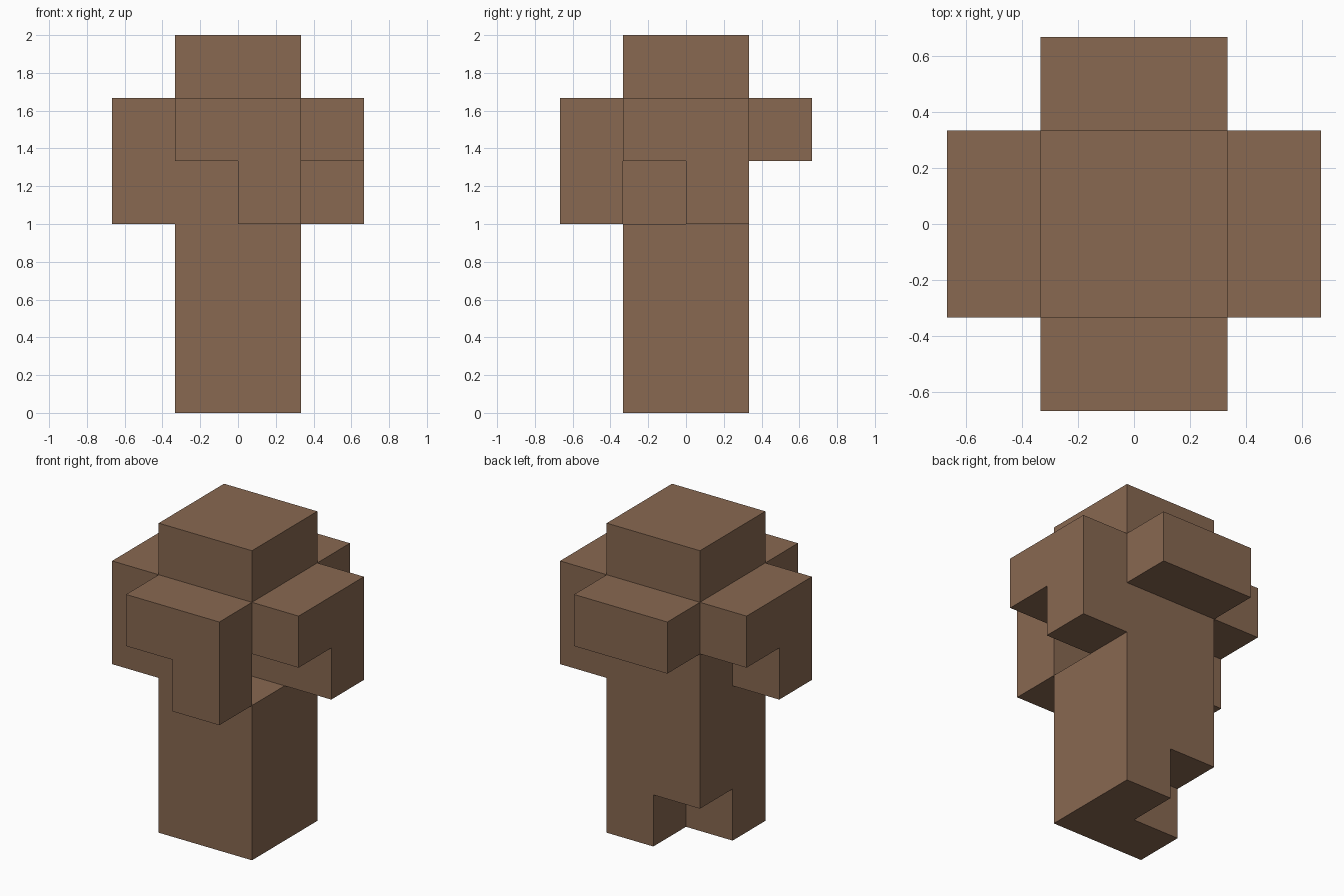
import bpy
import bmesh
from math import radians
from mathutils import Vector

CELL = 1 / 3

cube = bpy.data.objects.get("Cube")
if cube:
    bpy.data.objects.remove(cube, do_unlink=True)

# Single brown wood colour
wood = bpy.data.materials.new("brown wood")
wood.use_nodes = True
colour = (0.246, 0.138, 0.082, 1)
wood.diffuse_color = colour
wood.node_tree.nodes["Principled BSDF"].inputs["Base Color"].default_value = colour


def box(xs, ys, zs):
    """Set of unit cells filling the given ranges."""
    return {(x, y, z) for x in range(*xs) for y in range(*ys) for z in range(*zs)}


def block_part(name, cells):
    """Closed blocky solid made from the outer faces of the cells."""
    bm = bmesh.new()
    for cell in cells:
        centre = Vector(cell) + Vector((0.5, 0.5, 0.5))
        for axis in range(3):
            for sign in (-1, 1):
                n = Vector((0, 0, 0))
                n[axis] = sign
                if tuple(int(c + d) for c, d in zip(cell, n)) in cells:
                    continue
                u = Vector((n.y, n.z, n.x))
                v = n.cross(u)
                corners = (-u - v, u - v, u + v, v - u)
                bm.faces.new([bm.verts.new((centre + (n + c) / 2) * CELL)
                              for c in corners])
    bmesh.ops.remove_doubles(bm, verts=bm.verts, dist=0.001)
    bmesh.ops.dissolve_limit(bm, angle_limit=radians(1), verts=bm.verts, edges=bm.edges)
    bmesh.ops.recalc_face_normals(bm, faces=bm.faces)
    mesh = bpy.data.meshes.new(name)
    bm.to_mesh(mesh)
    bm.free()
    mesh.materials.append(wood)
    bpy.context.collection.objects.link(bpy.data.objects.new(name, mesh))


# Square trunk with one corner notched mid-height and one at the foot
core = (-1, 1)
notches = {(0, -1, 3), (-1, 0, 0)}
block_part("trunk", box(core, core, (0, 6)) - notches)

# Ledges around the top; three of them hang down on one half
upper, lower = (4, 5), (3, 4)
block_part("front_ledge", box(core, (-2, -1), upper) | box((0, 1), (-2, -1), lower))
block_part("left_ledge", box((1, 2), core, upper) | box((1, 2), (0, 1), lower))
block_part("right_ledge", box((-2, -1), core, upper) | box((-2, -1), (-1, 0), lower))
block_part("back_ledge", box(core, (1, 2), upper))
